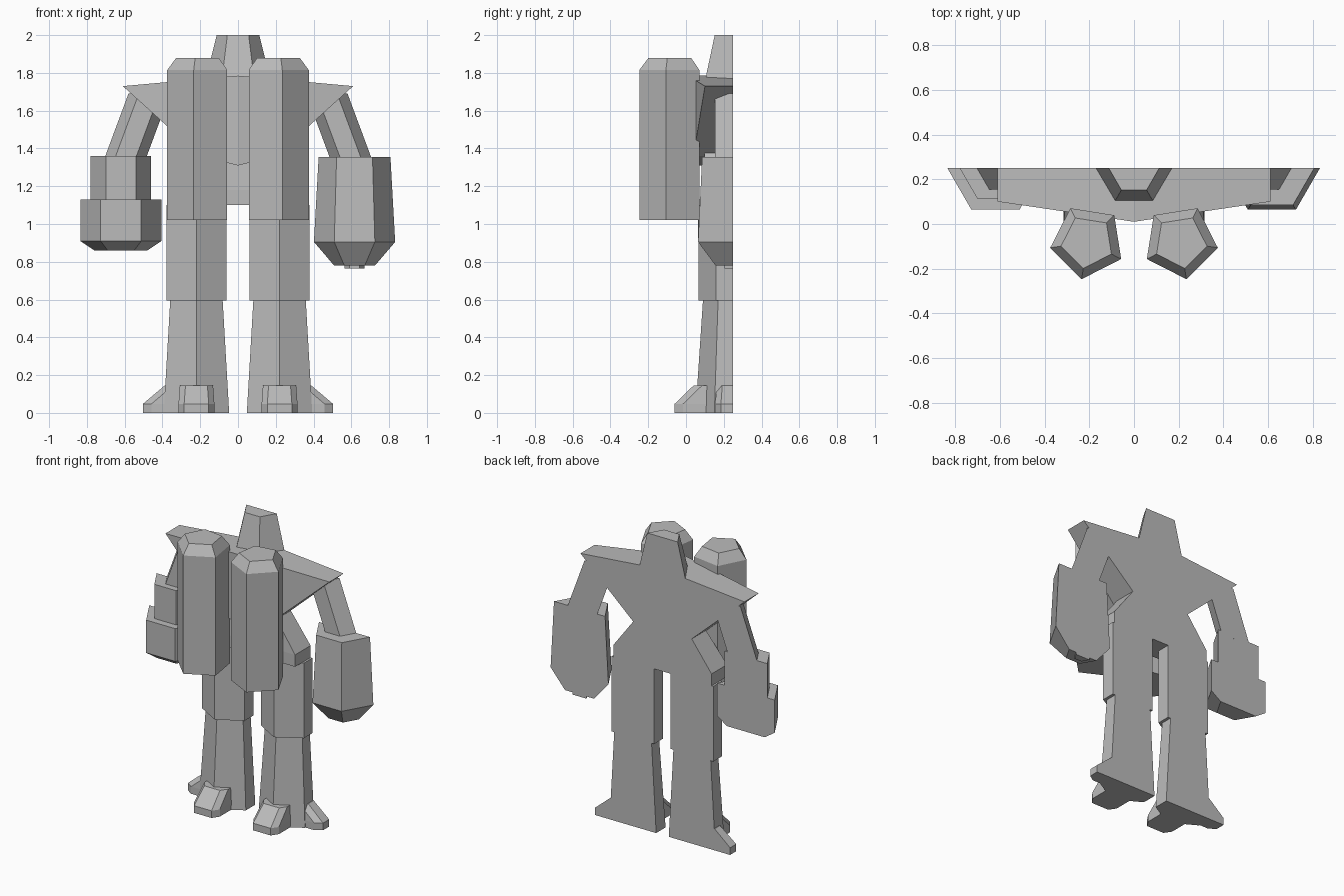
import bpy, bmesh
from math import cos, sin, radians
from mathutils import Vector

if "Cube" in bpy.data.objects:
    bpy.data.objects.remove(bpy.data.objects["Cube"], do_unlink=True)

BACK = 0.25  # every body part is sliced flat on this plane

grey = bpy.data.materials.new("plain_grey")
grey.use_nodes = True
grey.diffuse_color = (0.5, 0.5, 0.5, 1)
grey.node_tree.nodes["Principled BSDF"].inputs["Base Color"].default_value = (0.5, 0.5, 0.5, 1)


def ring(x, y, z, r, sides=6, turn=0):
    """Regular polygon lying flat at height z."""
    angles = [radians(turn + 360 * i / sides) for i in range(sides)]
    return [Vector((x + r * cos(a), y + r * sin(a), z)) for a in angles]


def loft(name, rings):
    """Skin a stack of rings, cap it and slice off what lies behind BACK."""
    bm = bmesh.new()
    loops = [[bm.verts.new(p) for p in pts] for pts in rings]
    n = len(loops[0])
    for a, b in zip(loops, loops[1:]):
        for i in range(n):
            j = (i + 1) % n
            bm.faces.new((a[i], a[j], b[j], b[i]))
    bm.faces.new(loops[0][::-1])
    bm.faces.new(loops[-1])
    bmesh.ops.bisect_plane(bm, geom=bm.verts[:] + bm.edges[:] + bm.faces[:], dist=1e-5,
                           plane_co=(0, BACK, 0), plane_no=(0, 1, 0), clear_outer=True)
    bmesh.ops.holes_fill(bm, edges=[e for e in bm.edges if e.is_boundary], sides=0)
    bmesh.ops.recalc_face_normals(bm, faces=bm.faces[:])
    mesh = bpy.data.meshes.new(name)
    bm.to_mesh(mesh)
    bm.free()
    mesh.materials.append(grey)
    obj = bpy.data.objects.new(name, mesh)
    bpy.context.collection.objects.link(obj)
    return obj


def column(name, x, levels, turn=0):
    """Half hexagonal column from (height, radius) levels."""
    return loft(name, [ring(x, BACK, z, r, 6, turn) for z, r in levels])


def toe(name, x, direction, length, slope):
    """Chamfered wedge pointing along direction from the ankle."""
    along = Vector(direction)
    across = Vector((-along.y, along.x, 0))

    def outline(z, half, end):
        plan = [(-half, 0), (-half, end - 0.045), (0.03 - half, end),
                (half - 0.03, end), (half, end - 0.045), (half, 0)]
        return [Vector((x, BACK, z)) + across * a + along * b for a, b in plan]

    loft(name, [outline(0, 0.095, length), outline(0.048, 0.095, length),
                outline(0.145, 0.088, length - slope)])


# Head
column("head", 0, [(1.7, 0.187), (2.0, 0.113)])

# Chest: one tapered half, mirrored
half = [(0, 1.785), (0.61, 1.73), (0.2, 1.36), (0, 1.31)]
chest = loft("chest", [[Vector((x, 0.01 + 0.148 * x, z)) for x, z in half],
                       [Vector((x, BACK, z)) for x, z in half]])
mirror = chest.modifiers.new("mirror", 'MIRROR')
mirror.use_clip = True


# Pelvis: narrow waist flaring to the hips
def slab(z, w, front):
    return [Vector(p) for p in ((-w, front, z), (w, front, z), (w, BACK, z), (-w, BACK, z))]


loft("pelvis", [slab(1.1, 0.365, 0.085), slab(1.18, 0.365, 0.085), slab(1.4, 0.2, 0.1)])

for side, s in (("left", 1), ("right", -1)):
    # Arms lean outward from under the shoulders
    loft(side + "_upper_arm", [ring(s * 0.6, BACK, 1.34, 0.11), ring(s * 0.47, BACK, 1.69, 0.11)])

    # Legs
    hip = s * 0.22
    column(side + "_thigh", hip, [(0.595, 0.183), (1.1, 0.183)], 30)
    column(side + "_shin", hip, [(0, 0.2), (0.6, 0.16)], 30)
    toe(side + "_front_toe", hip, (0, -1, 0), 0.31, 0.1)
    toe(side + "_outer_toe", hip, (s, 0, 0), 0.283, 0.115)

    # Five-sided pods hanging in front of the chest
    turn = 45 if s < 0 else 135
    loft(side + "_pod", [ring(s * 0.208, -0.08, z, r, 5, turn)
                         for z, r in ((1.02, 0.169), (1.815, 0.169), (1.88, 0.12))])

# Right forearm: cuff and wide fist
column("right_cuff", -0.62, [(1.12, 0.16), (1.36, 0.16)])
column("right_fist", -0.62, [(0.86, 0.14), (0.91, 0.215), (1.13, 0.215)])

# Left forearm: tapered barrel with a short nozzle
column("left_barrel", 0.617, [(0.78, 0.108), (0.905, 0.215), (1.355, 0.19)])
column("left_nozzle", 0.617, [(0.765, 0.053), (0.8, 0.053)])
